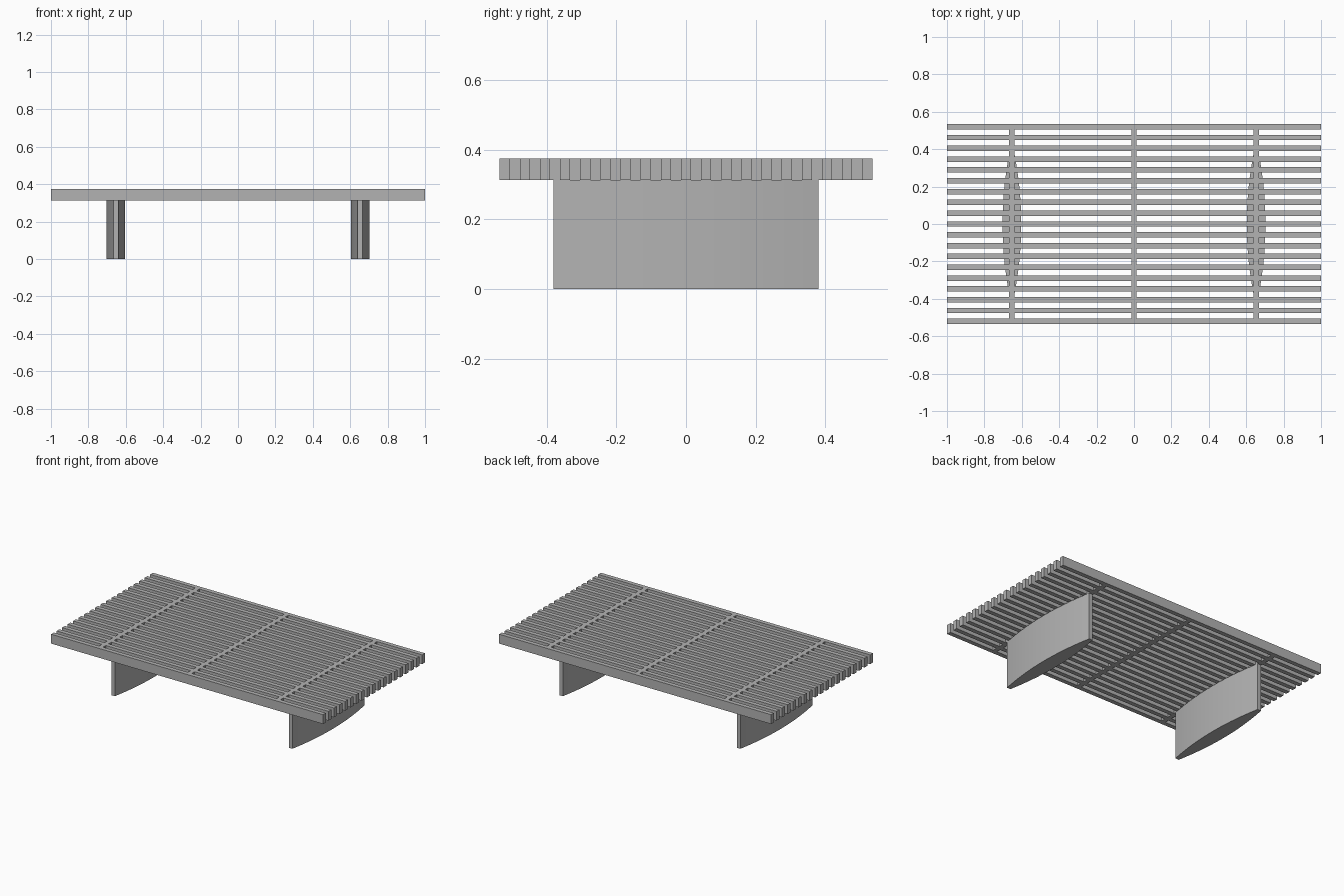
import bpy
import bmesh
import math

if "Cube" in bpy.data.objects:
    bpy.data.objects.remove(bpy.data.objects["Cube"], do_unlink=True)

grey = bpy.data.materials.new("plain_grey")
grey.use_nodes = True
colour = (0.45, 0.45, 0.45, 1)
grey.diffuse_color = colour
grey.node_tree.nodes["Principled BSDF"].inputs["Base Color"].default_value = colour

TOP, UNDER = 0.375, 0.313
DEPTH, SLATS = 1.07, 19
WIDTH = DEPTH / (2 * SLATS - 1)      # slats and gaps share one width
PITCH = 2 * WIDTH
LEG_X = 0.653


def finish(name, bm):
    bmesh.ops.recalc_face_normals(bm, faces=bm.faces)
    mesh = bpy.data.meshes.new(name)
    bm.to_mesh(mesh)
    bm.free()
    mesh.materials.append(grey)
    obj = bpy.data.objects.new(name, mesh)
    bpy.context.collection.objects.link(obj)
    return obj


def box(name, x, y, size_x, size_y):
    bm = bmesh.new()
    bmesh.ops.create_cube(bm, size=1)
    bmesh.ops.scale(bm, vec=(size_x, size_y, TOP - UNDER), verts=bm.verts)
    bmesh.ops.translate(bm, vec=(x, y, (TOP + UNDER) / 2), verts=bm.verts)
    return finish(name, bm)


# Long slats
for i in range(SLATS):
    box(f"slat_{i + 1}", 0, (i - (SLATS - 1) / 2) * PITCH, 2, WIDTH)

# Spacer blocks filling the gaps in three rows
for row, x in (("right", -LEG_X), ("middle", 0), ("left", LEG_X)):
    for i in range(SLATS - 1):
        box(f"{row}_spacer_{i + 1}", x, (i - (SLATS - 2) / 2) * PITCH, WIDTH, WIDTH)


# Lens-shaped panel legs with blunt ends
def leg(name, x, half_length=0.38, belly=0.05, blunt=0.013, steps=24):
    bm = bmesh.new()
    ts = [2 * i / steps - 1 for i in range(steps + 1)]
    side = [(blunt + (belly - blunt) * (1 - t * t), t * half_length) for t in ts]
    outline = side + [(-px, py) for px, py in reversed(side)]
    base = bm.faces.new([bm.verts.new((x + px, py, 0)) for px, py in outline])
    grown = bmesh.ops.extrude_face_region(bm, geom=[base])["geom"]
    verts = [v for v in grown if isinstance(v, bmesh.types.BMVert)]
    bmesh.ops.translate(bm, vec=(0, 0, UNDER), verts=verts)
    obj = finish(name, bm)
    bpy.ops.object.select_all(action="DESELECT")
    obj.select_set(True)
    bpy.context.view_layer.objects.active = obj
    bpy.ops.object.shade_smooth_by_angle(angle=math.radians(30))


leg("right_leg", -LEG_X)
leg("left_leg", LEG_X)
